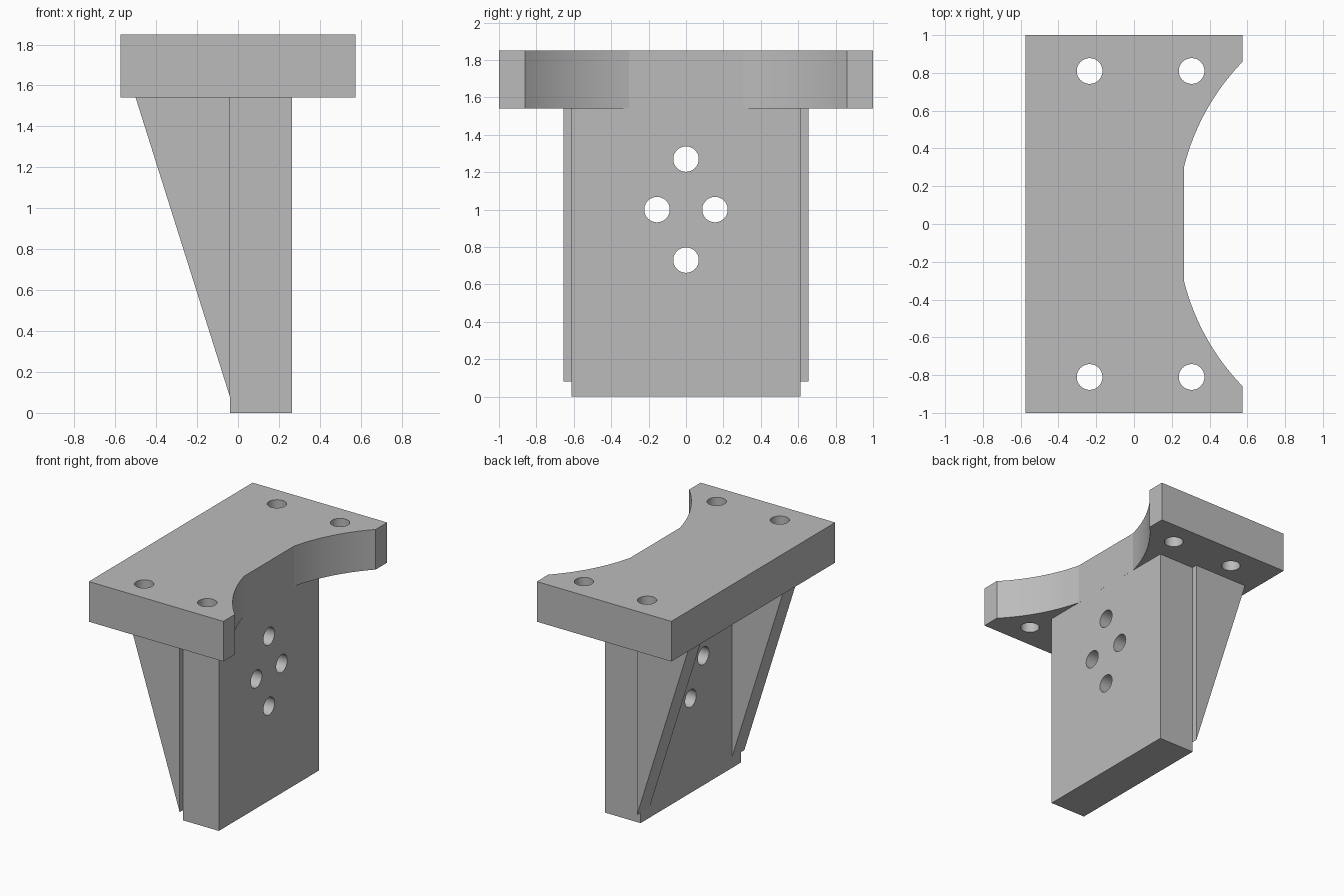
import bpy
import bmesh
import math
from mathutils import Matrix, Vector

if "Cube" in bpy.data.objects:
    bpy.data.objects.remove(bpy.data.objects["Cube"], do_unlink=True)

grey = bpy.data.materials.new("light_grey")
grey.use_nodes = True
grey.diffuse_color = (0.5, 0.5, 0.5, 1)
grey.node_tree.nodes["Principled BSDF"].inputs["Base Color"].default_value = (0.5, 0.5, 0.5, 1)

HALF_X, HALF_Y = 0.575, 1.0
TOP, UNDER = 1.85, 1.54
WALL_BACK, WALL_FACE = -0.04, 0.265
HOLE_R = 0.068


def finish(name, bm):
    bmesh.ops.recalc_face_normals(bm, faces=bm.faces)
    mesh = bpy.data.meshes.new(name)
    bm.to_mesh(mesh)
    bm.free()
    mesh.materials.append(grey)
    obj = bpy.data.objects.new(name, mesh)
    bpy.context.collection.objects.link(obj)
    return obj


def prism(name, points, depth):
    """Extrude a closed outline of 3D points along a vector."""
    bm = bmesh.new()
    face = bm.faces.new([bm.verts.new(p) for p in points])
    ext = bmesh.ops.extrude_face_region(bm, geom=[face])
    verts = [v for v in ext["geom"] if isinstance(v, bmesh.types.BMVert)]
    # extrusion keeps the starting face, so the prism is closed
    bmesh.ops.translate(bm, verts=verts, vec=Vector(depth))
    if not any(set(f.verts) == set(bm.verts[:len(points)]) for f in bm.faces):
        bm.verts.ensure_lookup_table()
        bm.faces.new(bm.verts[:len(points)])
    return finish(name, bm)


def drill(obj, centres, axis):
    """Cut round through-holes along an axis, then discard the cutter."""
    bm = bmesh.new()
    turn = Matrix.Rotation(math.pi / 2, 4, "Y") if axis == "X" else Matrix()
    for c in centres:
        bmesh.ops.create_cone(bm, cap_ends=True, segments=48, radius1=HOLE_R,
                              radius2=HOLE_R, depth=0.6,
                              matrix=Matrix.Translation(c) @ turn)
    cutter = finish("hole_cutter", bm)
    cutter.hide_render = True
    mod = obj.modifiers.new("holes", "BOOLEAN")
    mod.operation = "DIFFERENCE"
    mod.solver = "EXACT"
    mod.object = cutter
    select(obj)
    bpy.ops.object.modifier_apply(modifier=mod.name)
    bpy.data.objects.remove(cutter, do_unlink=True)


def select(obj):
    bpy.ops.object.select_all(action="DESELECT")
    obj.select_set(True)
    bpy.context.view_layer.objects.active = obj


# Top plate with a circular relief, flattened where it meets the wall
arc_x, arc_r = 1.463, 1.236
start = math.asin(0.305 / arc_r)
end = math.asin(0.86 / arc_r)
steps = 16
arc = []
for i in range(steps + 1):
    a = start + (end - start) * i / steps
    arc.append((arc_x - arc_r * math.cos(a), arc_r * math.sin(a)))
half = arc + [(HALF_X, HALF_Y), (-HALF_X, HALF_Y)]
outline = half + [(x, -y) for x, y in reversed(half)]
plate = prism("top_plate", [(x, y, UNDER) for x, y in outline], (0, 0, TOP - UNDER))
drill(plate, [(x, y, (TOP + UNDER) / 2) for x in (-0.235, 0.305) for y in (-0.81, 0.81)], "Z")

# Upright wall with a diamond of four holes
wall_y = 0.612
wall = prism("upright_wall",
             [(WALL_BACK, -wall_y, 0), (WALL_FACE, -wall_y, 0),
              (WALL_FACE, wall_y, 0), (WALL_BACK, wall_y, 0)], (0, 0, UNDER))
mid_x = (WALL_BACK + WALL_FACE) / 2
drill(wall, [(mid_x, y, z) for y, z in ((0, 1.27), (0, 0.73), (-0.155, 1.0), (0.155, 1.0))], "X")

# Triangular gussets behind the wall, standing slightly proud of its sides
gussets = []
for side, name in ((-1, "right_gusset"), (1, "left_gusset")):
    y = side * 0.655
    gussets.append(prism(name, [(WALL_BACK, y, 0.08), (WALL_BACK, y, UNDER),
                                (-0.5, y, UNDER)], (0, -side * 0.153, 0)))

# Smooth the curved faces, keep the edges sharp
for obj in (plate, wall, *gussets):
    select(obj)
    bpy.ops.object.shade_smooth_by_angle(angle=math.radians(12))
